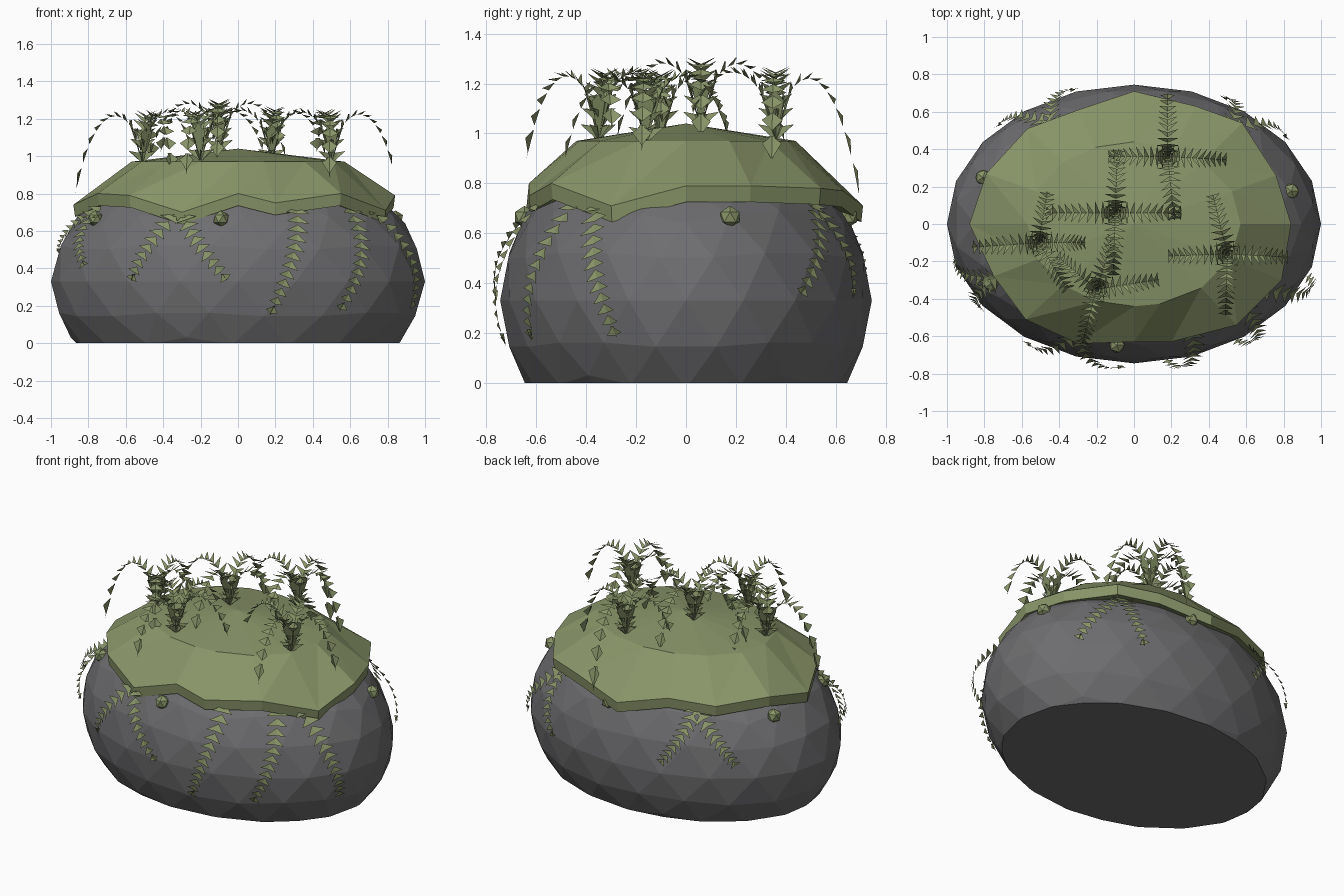
import bpy, bmesh, math
from mathutils import Vector

cube = bpy.data.objects.get("Cube")
if cube:
    bpy.data.objects.remove(cube, do_unlink=True)


def material(name, rgb):
    m = bpy.data.materials.new(name)
    m.use_nodes = True
    m.diffuse_color = (*rgb, 1)
    m.node_tree.nodes["Principled BSDF"].inputs["Base Color"].default_value = (*rgb, 1)
    return m


stone = material("grey stone", (0.155, 0.153, 0.16))
green = material("moss green", (0.25, 0.30, 0.14))


def finish(name, bm, mat):
    me = bpy.data.meshes.new(name)
    bm.to_mesh(me)
    bm.free()
    me.materials.append(mat)
    ob = bpy.data.objects.new(name, me)
    bpy.context.collection.objects.link(ob)
    return ob


UP = Vector((0, 0, 1))
MID, DEPTH, TOP, BOTTOM = 0.33, 0.745, 0.69, 0.67


def on_rock(angle, z, grow=1.0):
    """Point on the boulder at an angle in degrees and a height."""
    r = grow * math.sqrt(max(0, 1 - ((z - MID) / TOP) ** 2))
    a = math.radians(angle)
    return Vector((r * math.cos(a), DEPTH * r * math.sin(a), z))


# Boulder: faceted ellipsoid with a flat base
bm = bmesh.new()
bmesh.ops.create_icosphere(bm, subdivisions=3, radius=1)
wide = max(v.co.x for v in bm.verts)
deep = max(v.co.y for v in bm.verts)
for v in bm.verts:
    z = v.co.z
    v.co = (v.co.x / wide, v.co.y / deep * DEPTH,
            min(0.93, MID + z * (TOP if z > 0 else BOTTOM)))
cut = bmesh.ops.bisect_plane(bm, geom=bm.verts[:] + bm.edges[:] + bm.faces[:],
                             plane_co=(0, 0, 0), plane_no=(0, 0, -1), clear_outer=True)
rim = [e for e in cut["geom_cut"] if isinstance(e, bmesh.types.BMEdge)]
bmesh.ops.contextual_create(bm, geom=rim)
bmesh.ops.recalc_face_normals(bm, faces=bm.faces[:])
finish("boulder", bm, stone)

# Moss cap: a crown, a shoulder and a wavy thick rim
RIM = [(0, .71, .71), (.33, .63, .77), (.58, .54, .78), (.76, .26, .79),
       (.84, 0, .79), (.79, -.3, .71), (.55, -.54, .8), (.2, -.63, .75),
       (0, -.63, .8), (-.3, -.64, .7), (-.58, -.51, .79), (-.75, -.28, .8),
       (-.88, 0, .74), (-.79, .27, .79), (-.57, .51, .76), (-.3, .61, .78)]
bm = bmesh.new()
crown = bm.verts.new((0, 0, 1.04))
rings = [[], [], [], []]
for x, y, z in RIM:
    a = math.atan2(y / 0.68, x / 0.86)
    rings[0].append(bm.verts.new((0.57 * math.cos(a), 0.44 * math.sin(a), 0.97)))
    rings[1].append(bm.verts.new((x, y, z)))
    rings[2].append(bm.verts.new((x * 0.99, y * 0.99, z - 0.065)))
    rings[3].append(bm.verts.new((x * 0.8, y * 0.8, z - 0.03)))
for i in range(len(RIM)):
    j = (i + 1) % len(RIM)
    bm.faces.new((crown, rings[0][i], rings[0][j]))
    for a, b in zip(rings, rings[1:]):
        bm.faces.new((a[i], b[i], b[j]))
        bm.faces.new((a[i], b[j], a[j]))
bm.faces.new(rings[3])
bmesh.ops.recalc_face_normals(bm, faces=bm.faces[:])
finish("moss_cap", bm, green)


def frond(bm, path, out, count, size, lift):
    """Pairs of pointed leaflets along path(t); out(p, d) gives the upper side."""
    for i in range(count):
        t = i / count
        p, q = path(t), path(t + 0.8 / count)
        d = (q - p).normalized()
        n = out(p, d)
        s = d.cross(n).normalized()
        length = size * (1 - 0.5 * t)
        for side in (s, -s):
            tip = p + d * length * 0.75 + (side * 0.85 + n * lift) * length
            bm.faces.new([bm.verts.new(c) for c in (p, q, tip)])
    # Pointed end leaf
    p, q = path(1 - 1 / count), path(1)
    s = (q - p).cross(UP).normalized() * size * 0.15
    bm.faces.new([bm.verts.new(c) for c in (p + s, p - s, q)])


# Ferns on top: four arching fronds each (angle, reach, tip drop)
FERNS = [((-.51, -.1, .96), ((80, .3, .1), (184, .36, .16), (-58, .3, .05), (0, .25, -.1))),
         ((-.1, .06, 1.02), ((88, .34, .08), (0, .36, .05), (180, .38, .05), (-92, .34, .05))),
         ((.18, .36, .97), ((90, .34, .25), (180, .32, -.1), (-3, .32, .1), (-84, .34, -.1))),
         ((.5, -.16, .96), ((104, .33, -.06), (182, .32, -.1), (-3, .33, .03), (-92, .33, .08))),
         ((-.2, -.35, .97), ((140, .28, -.05), (9, .34, -.05), (-105, .3, .07), (72, .3, -.12)))]
for k, (base, fronds) in enumerate(FERNS):
    bm = bmesh.new()
    base = Vector(base)
    for angle, reach, drop in fronds:
        a = math.radians(angle)
        o = Vector((math.cos(a), math.sin(a), 0))
        side = o.cross(UP)
        c = [base, base + o * 0.03 + UP * 0.28,
             base + o * reach * 0.65 + UP * (0.42 + drop * 0.2), base + o * reach - UP * drop]

        def arch(t, c=c):
            u = 1 - t
            return c[0] * u**3 + c[1] * 3 * u * u * t + c[2] * 3 * u * t * t + c[3] * t**3

        frond(bm, arch, lambda p, d, s=side: s.cross(d).normalized(), 12, 0.085, 0.3)
        # Broad blade at the root
        s = side * 0.035
        bm.faces.new([bm.verts.new(v) for v in (base, arch(.22) + s, arch(.3), arch(.22) - s)])
    finish(f"fern_{k + 1}", bm, green)

# Trailing sprigs hanging from the rim (root angle, tips as angle and height)
TRAILS = [(-111, ((-124, .33), (-93, .33))), (-68, ((-80, .15),)), (-45, ((-57, .17),)),
          (-34, ((-22, .18),)), (-152, ((-144, .41), (-165, .48))),
          (53, ((37, .35), (62, .34))), (122, ((108, .4), (136, .42)))]
for k, (root, tips) in enumerate(TRAILS):
    bm = bmesh.new()
    for angle, low in tips:
        def trail(t, root=root, angle=angle, low=low):
            bulge = 1.02 + 0.04 * math.sin(math.pi * min(t, 1))
            return on_rock(root + (angle - root) * t, 0.73 + (low - 0.73) * t, bulge)

        def outward(p, d):
            n = Vector((p.x, p.y / DEPTH**2, (p.z - MID) / TOP**2))
            return (n - d * n.dot(d)).normalized()

        frond(bm, trail, outward, 12 if low < 0.3 else 10, 0.075, 0.15)
    finish(f"trailing_sprig_{k + 1}", bm, green)

# Small faceted buds under the rim
for k, (x, y) in enumerate([(-.77, -.32), (-.09, -.64), (.81, .17), (.1, .64), (-.81, .25)]):
    bm = bmesh.new()
    bmesh.ops.create_icosphere(bm, subdivisions=1, radius=0.045)
    p = on_rock(math.degrees(math.atan2(y / DEPTH, x)), 0.665, 1.0)
    bmesh.ops.translate(bm, verts=bm.verts[:], vec=p)
    finish(f"bud_{k + 1}", bm, green)
